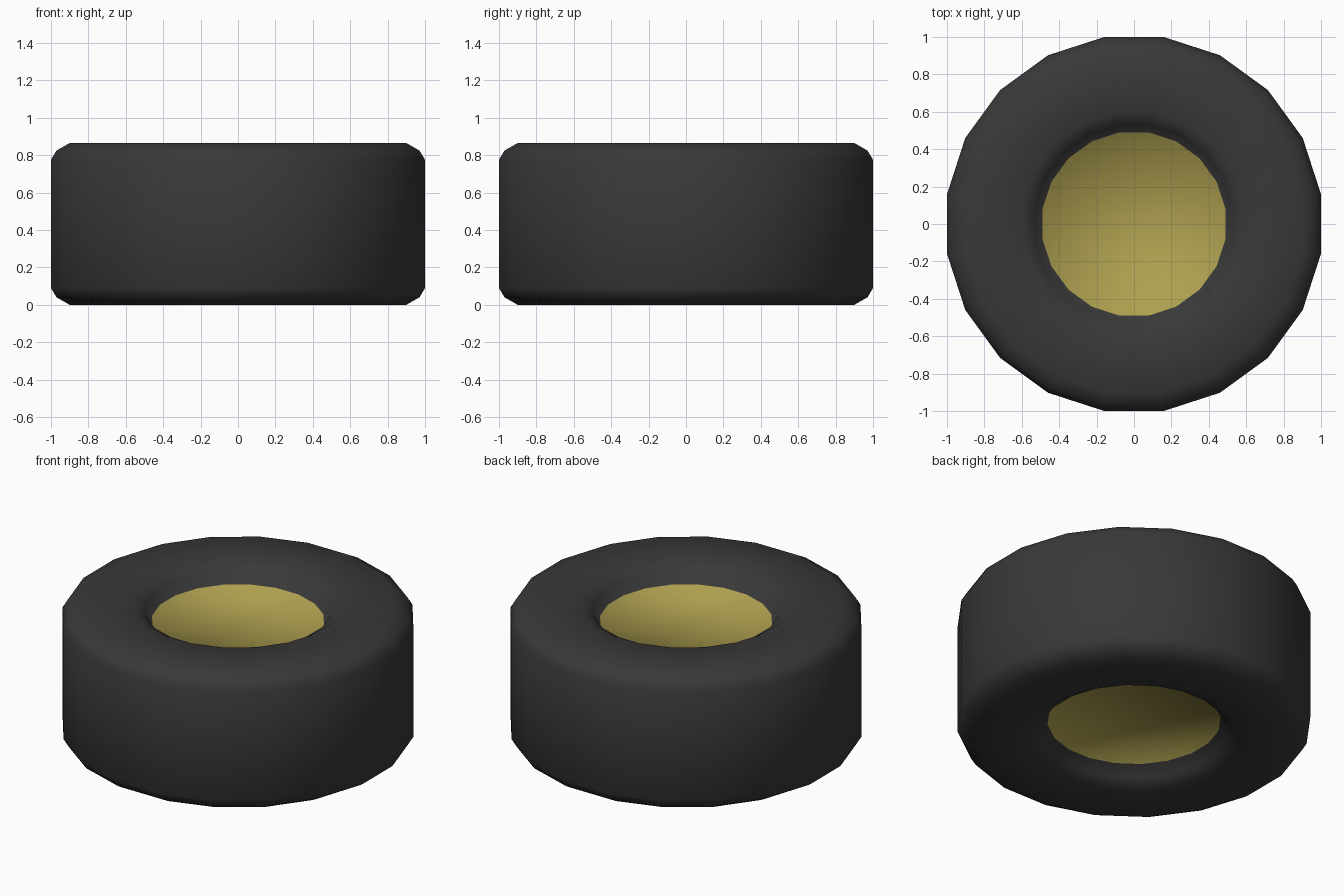
import bpy, bmesh, math

if "Cube" in bpy.data.objects:
    bpy.data.objects.remove(bpy.data.objects["Cube"])

SIDES = 20
K = 1 / math.cos(math.pi / SIDES)   # flat-to-flat sizes -> corner radius
H = 0.865


def material(name, color):
    m = bpy.data.materials.new(name)
    m.diffuse_color = color
    m.use_nodes = True
    m.node_tree.nodes["Principled BSDF"].inputs["Base Color"].default_value = m.diffuse_color
    return m


# Upper half of the cross-section: hub edge, rolled lip, shoulder
half = [(0.49, 0.755), (0.53, 0.825), (0.595, H), (0.90, H), (0.97, 0.825), (1.0, 0.775)]
profile = half + [(r, H - z) for r, z in reversed(half)]

# Tyre body with recessed hub faces, one smooth closed surface
bm = bmesh.new()
rings = []
for r, z in profile:
    ring = []
    for i in range(SIDES):
        a = 2 * math.pi * (i + 0.5) / SIDES
        ring.append(bm.verts.new((r * K * math.cos(a), r * K * math.sin(a), z)))
    rings.append(ring)
for a, b in zip(rings, rings[1:]):
    for i in range(SIDES):
        j = (i + 1) % SIDES
        bm.faces.new((a[i], b[i], b[j], a[j]))
for ring in (rings[0], rings[-1]):
    bm.faces.new(ring).material_index = 1
bmesh.ops.recalc_face_normals(bm, faces=bm.faces[:])
for f in bm.faces:
    f.smooth = True

mesh = bpy.data.meshes.new("wheel")
bm.to_mesh(mesh)
bm.free()
mesh.materials.append(material("rubber", (0.04, 0.04, 0.04, 1)))
mesh.materials.append(material("hub_gold", (0.42, 0.35, 0.08, 0.8)))
wheel = bpy.data.objects.new("wheel", mesh)
bpy.context.collection.objects.link(wheel)
